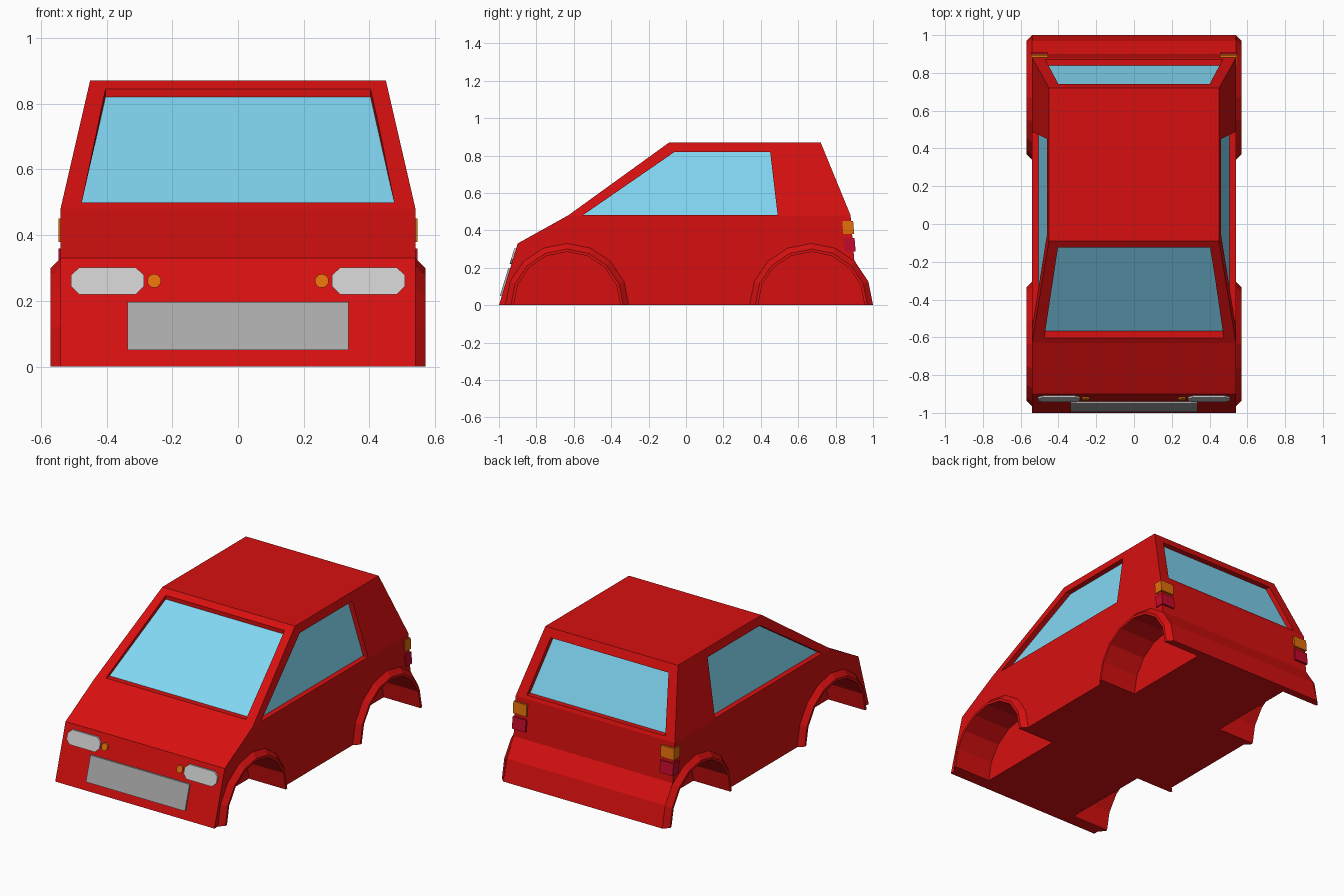
import bpy, bmesh
from math import sin, cos, pi
from mathutils import Vector

if "Cube" in bpy.data.objects:
    bpy.data.objects.remove(bpy.data.objects["Cube"])


def material(name, rgb):
    m = bpy.data.materials.new(name)
    m.diffuse_color = (*rgb, 1)
    m.use_nodes = True
    m.node_tree.nodes["Principled BSDF"].inputs["Base Color"].default_value = m.diffuse_color
    return m


RED = material("red paint", (0.68, 0.005, 0.005))
GLASS = material("glass", (0.22, 0.68, 0.9))
AMBER = material("amber", (0.75, 0.16, 0.003))
CRIMSON = material("crimson", (0.55, 0.003, 0.025))
LAMP = material("lamp", (0.55, 0.55, 0.55))
GRILLE = material("grille grey", (0.4, 0.4, 0.4))


def finish(name, bm, mat=None):
    bmesh.ops.recalc_face_normals(bm, faces=bm.faces)
    me = bpy.data.meshes.new(name)
    bm.to_mesh(me)
    bm.free()
    ob = bpy.data.objects.new(name, me)
    bpy.context.collection.objects.link(ob)
    if mat:
        me.materials.append(mat)
    return ob


def loft(bm, rings, cap=True):
    """Skin a list of equal-length closed rings, optionally capping the ends."""
    vs = [[bm.verts.new(p) for p in r] for r in rings]
    n = len(vs[0])
    for a, b in zip(vs, vs[1:]):
        for i in range(n):
            j = (i + 1) % n
            bm.faces.new((a[i], a[j], b[j], b[i]))
    if cap:
        bm.faces.new(vs[0])
        bm.faces.new(vs[-1])
    return vs


def solid(name, rings, mat):
    bm = bmesh.new()
    loft(bm, rings)
    return finish(name, bm, mat)


# Body shell: side profile (y, z), cabin narrowing towards the roof
PROFILE = [(-1, 0), (-0.9, 0.33), (-0.63, 0.48), (-0.09, 0.87), (0.72, 0.87),
           (0.88, 0.48), (0.9, 0.24), (0.97, 0.13), (1, 0)]


def half_width(z):
    return 0.54 - 0.09 * max(0, z - 0.48) / 0.39


bm = bmesh.new()
sides = loft(bm, [[(s * half_width(z), y, z) for y, z in PROFILE] for s in (-1, 1)], cap=False)
for v in sides:
    bm.faces.new(v[2:6])
    bm.faces.new(v[:3] + v[5:])
body = finish("body", bm, RED)

# Window recesses: outer opening corners and the inner corners where the glass sits
windows = {
    "windscreen": (
        [(-0.475, -0.602, 0.5), (0.475, -0.602, 0.5), (0.403, -0.125, 0.845), (-0.403, -0.125, 0.845)],
        [(-0.475, -0.565, 0.5), (0.475, -0.565, 0.5), (0.403, -0.125, 0.82), (-0.403, -0.125, 0.82)]),
}
rear = [(-0.47, 0.872, 0.5), (0.47, 0.872, 0.5), (0.4, 0.74, 0.82), (-0.4, 0.74, 0.82)]
windows["rear_window"] = (rear, [(x, y - 0.035, z) for x, y, z in rear])
for s, side in ((-1, "left"), (1, "right")):
    shape = [(-0.55, 0.482), (-0.06, 0.82), (0.45, 0.82), (0.49, 0.482)]
    windows[side + "_side_window"] = tuple(
        [(s * (half_width(z) - d), y, z) for y, z in shape] for d in (0, 0.035))

cut = bmesh.new()
for name, (outer, inner) in windows.items():
    outer, inner = [[Vector(p) for p in r] for r in (outer, inner)]
    loft(cut, [inner, [o + (o - i) * 0.5 for o, i in zip(outer, inner)]])
    bm = bmesh.new()
    bm.faces.new([bm.verts.new(i.lerp(o, 0.04)) for o, i in zip(outer, inner)])
    glass = finish(name, bm, GLASS)
    # make each pane face outwards
    face = glass.data.polygons[0]
    if face.normal.dot(outer[0] - inner[0]) < 0:
        glass.data.flip_normals()

# Wheel wells and flared arches
for s, side in ((-1, "left"), (1, "right")):
    for cy, end in ((-0.636, "front"), (0.67, "rear")):
        loft(cut, [[(s * x, cy + 0.285 * cos(k * pi / 8), 0.285 * sin(k * pi / 8))
                    for k in range(16)] for x in (0.32, 0.6)])
        section = [(0.33, 0.535), (0.33, 0.54), (0.30, 0.57), (0.285, 0.57), (0.285, 0.535)]
        solid(f"{end}_{side}_arch",
              [[(s * x, cy + r * cos(k * pi / 8), r * sin(k * pi / 8)) for r, x in section]
               for k in range(9)], RED)

# Cut the recesses and wells out of the body
cutter = finish("cutter", cut)
cutter.hide_render = True
mod = body.modifiers.new("cut", "BOOLEAN")
mod.object = cutter
mod.operation = "DIFFERENCE"
mod.solver = "EXACT"
bpy.context.view_layer.objects.active = body
bpy.ops.object.modifier_apply(modifier=mod.name)
bpy.data.objects.remove(cutter)


# Parts on the sloping nose, given as an outline (x, z)
def nose_part(name, outline, mat):
    solid(name, [[(x, -1 + z * 0.1 / 0.33 - d, z) for x, z in outline] for d in (-0.01, 0.01)], mat)


nose_part("grille", [(-0.336, 0.05), (0.336, 0.05), (0.336, 0.197), (-0.336, 0.197)], GRILLE)
for s, side in ((-1, "left"), (1, "right")):
    nose_part(side + "_headlight",
              [(s * (0.397 + a), 0.261 + b) for a, b in
               ((-0.111, -0.017), (-0.086, -0.041), (0.086, -0.041), (0.111, -0.017),
                (0.111, 0.017), (0.086, 0.041), (-0.086, 0.041), (-0.111, 0.017))], LAMP)
    nose_part(side + "_front_indicator",
              [(s * 0.255 + 0.021 * cos(k * pi / 8), 0.261 + 0.021 * sin(k * pi / 8))
               for k in range(16)], AMBER)

    # Tail lamps wrapping the rear corners
    for name, z0, z1, mat in (("rear_indicator", 0.38, 0.45, AMBER), ("tail_light", 0.287, 0.36, CRIMSON)):
        outline = [(y - z / 12, z) for y, z in ((0.873, z0), (0.931, z0), (0.931, z1), (0.873, z1))]
        solid(f"{side}_{name}", [[(s * x, y, z) for y, z in outline] for x in (0.455, 0.546)], mat)
